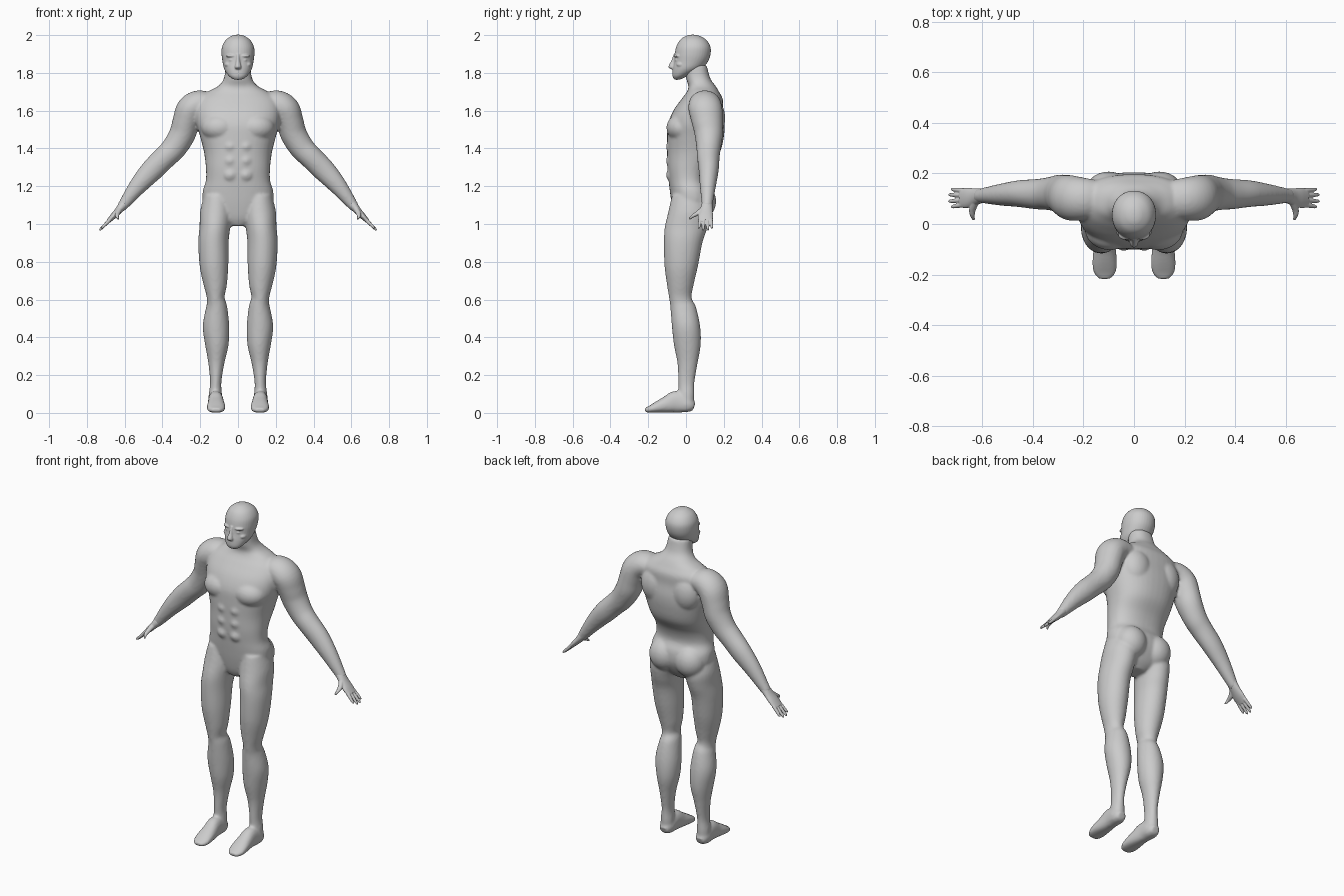
import bpy
import bmesh
import math
from mathutils import Vector, Matrix

default_cube = bpy.data.objects.get("Cube")
if default_cube:
    bpy.data.objects.remove(default_cube, do_unlink=True)

SCALE = 0.01          # every measure below is in hundredths of a unit
BOTH = (1, -1)
LEFT = (1,)
X_AXIS = Vector((1, 0, 0))
Y_AXIS = Vector((0, 1, 0))

skin = bpy.data.materials.new("grey_skin")
skin.use_nodes = True
skin_colour = (0.6, 0.6, 0.6, 1)
skin.diffuse_color = skin_colour
skin.node_tree.nodes["Principled BSDF"].inputs["Base Color"].default_value = skin_colour


def spline(rings, steps=5):
    """Smoothly interpolate the rings from end to end."""
    keys = [Vector(r) for r in rings]
    result = []
    for i in range(len(keys) - 1):
        before = keys[max(i - 1, 0)]
        start, end = keys[i], keys[i + 1]
        after = keys[min(i + 2, len(keys) - 1)]
        for k in range(steps):
            t = k / steps
            bend_in = (end - before) * 0.5
            bend_out = (after - start) * 0.5
            rise = t * t * (3 - 2 * t)
            result.append(start * (1 - rise) + end * rise
                          + bend_in * (t * (1 - t) ** 2)
                          - bend_out * (t * t * (1 - t)))
    result.append(keys[-1])
    return result


def loft(bm, rings, sides=LEFT, axis=Y_AXIS, power=2.0, count=28):
    """Skin rings of (x, y, z, half size across, half size along axis)."""
    smooth = spline(rings)
    centres = [Vector(r[:3]) for r in smooth]
    last = len(smooth) - 1
    for side in sides:
        loops = []
        for i, ring in enumerate(smooth):
            tangent = centres[min(i + 1, last)] - centres[max(i - 1, 0)]
            across = axis.cross(tangent).normalized()
            loop = []
            for k in range(count):
                angle = math.tau * k / count
                c, s = math.cos(angle), math.sin(angle)
                c = math.copysign(abs(c) ** (2 / power), c)
                s = math.copysign(abs(s) ** (2 / power), s)
                p = centres[i] + across * c * max(ring[3], 0.1) + axis * s * max(ring[4], 0.1)
                loop.append(bm.verts.new((p.x * side * SCALE, p.y * SCALE, max(p.z, 0) * SCALE)))
            loops.append(loop)
        for a, b in zip(loops, loops[1:]):
            for k in range(count):
                n = (k + 1) % count
                bm.faces.new((a[k], a[n], b[n], b[k]))
        bm.faces.new(loops[0])
        bm.faces.new(loops[-1])


def blob(bm, centre, radii, sides=BOTH):
    """Add an ellipsoid muscle, mirrored when asked."""
    for side in sides:
        place = Vector((centre[0] * side, centre[1], centre[2])) * SCALE
        size = Matrix.Diagonal((*(Vector(radii) * SCALE), 1))
        bmesh.ops.create_uvsphere(bm, u_segments=24, v_segments=16, radius=1,
                                  matrix=Matrix.Translation(place) @ size)


def finish(bm, name, voxel, rounds):
    """Fuse the overlapping volumes into one smooth skin."""
    bmesh.ops.recalc_face_normals(bm, faces=bm.faces)
    mesh = bpy.data.meshes.new(name)
    bm.to_mesh(mesh)
    bm.free()
    mesh.materials.append(skin)
    mesh.shade_smooth()
    obj = bpy.data.objects.new(name, mesh)
    bpy.context.scene.collection.objects.link(obj)
    fuse = obj.modifiers.new("fuse", "REMESH")
    fuse.mode = "VOXEL"
    fuse.voxel_size = voxel
    fuse.use_smooth_shade = True
    relax = obj.modifiers.new("relax", "SMOOTH")
    relax.factor = 0.5
    relax.iterations = rounds
    return obj


# Body: torso and neck
body = bmesh.new()
loft(body, [
    (0, 1, 99, 5, 5), (0, 2, 103, 12, 8), (0, 3, 110, 18, 10.5),
    (0, 2.5, 117, 18.7, 11), (0, 1, 123, 17, 10.2), (0, 1.5, 130, 17, 11.4),
    (0, 4, 138, 18, 14), (0, 5, 146, 20, 15), (0, 5.5, 153, 22, 15),
    (0, 6.5, 160, 22.5, 13.2), (0, 8.5, 166, 21, 11), (0, 9, 170, 16, 8.5),
    (0, 8.5, 173, 10.5, 7.2), (0, 6.5, 177, 7.5, 6.4), (0, 5, 184, 6.5, 6),
], power=2.3, count=40)

# Body: chest, stomach, shoulder blade and seat muscles
blob(body, (9.5, -2, 151), (10, 8.4, 7.5))
blob(body, (10, 13.5, 156), (9, 7.3, 11))
blob(body, (8.5, 7.5, 112), (9, 8.5, 9.5))
for height in (141, 133.5, 126):
    blob(body, (4, -6.6, height), (4.3, 4, 4))

# Body: legs
loft(body, [
    (11, 1, 115, 7, 8.5), (11.5, 1.5, 106, 8.6, 11), (12.3, 0, 98, 8.1, 11.3),
    (13, -1.5, 90, 8, 10.2), (12.7, -2.5, 78, 7.6, 8.9), (12, -3, 68, 6.2, 7.1),
    (11.8, -3, 61, 4.7, 6), (11.3, -1.5, 56, 5.6, 6.8), (11.6, 0, 46, 7, 7.5),
    (11.2, 0.7, 36, 6.2, 7.1), (11.5, 0.8, 26, 4.2, 5.3), (11.8, 0.2, 16, 3, 4.3),
    (12, 0.3, 9, 3.6, 4.2), (12, 0.5, 2.5, 3.7, 3.7),
], BOTH)
blob(body, (11.8, -5.6, 60), (3.4, 3.2, 4.5))

# Body: feet, running from heel to toe
loft(body, [
    (12, 4.2, 3, 2.2, 2.5), (12, 1, 4.2, 4.1, 4), (11.8, -5, 5.8, 5.8, 4),
    (11.6, -10, 4.5, 4.5, 4.4), (11.6, -15, 3.1, 3.1, 4.9),
    (11.6, -19, 1.9, 1.9, 4.5), (11.6, -21.7, 1.3, 1.2, 2.6),
], BOTH, X_AXIS, 2.3)

# Body: arms, from shoulder to wrist
loft(body, [
    (13, 10, 164, 5, 7), (20, 10, 163.7, 7.2, 8.4), (25, 10.3, 160.5, 7.7, 9),
    (27.5, 11.2, 154, 7.2, 8.3), (29.5, 12, 147.5, 7, 7.5),
    (33.7, 12, 140.5, 6.6, 6.5), (38.5, 11.8, 135.5, 6.2, 6),
    (45.5, 12, 128.5, 6, 5.3), (52.7, 11.6, 120.5, 4.8, 4.3),
    (60.5, 11.2, 110.4, 2.9, 2.9), (62, 11, 108.6, 2.4, 2.8),
], BOTH)
finish(body, "body", 0.008, 6)

# Head: skull and jaw
head = bmesh.new()
loft(head, [
    (0, -4.5, 176.6, 2.5, 1.8), (0, -3, 178.5, 5, 4.2), (0, 0.5, 182, 7.3, 7.6),
    (0, 2.6, 186, 8.2, 9), (0, 3.5, 190, 8.7, 9.5), (0, 3.9, 194, 8.4, 9),
    (0, 3.8, 197.5, 6.4, 6.9), (0, 3.6, 199.6, 3.3, 3.6), (0, 3.5, 200.2, 1, 1),
], power=2.1, count=36)

# Head: nose, brows, eyes, cheekbones, lips and chin
loft(head, [(0, -5.6, 190, 0.9, 0.9), (0, -6.5, 186.5, 1, 1.3),
            (0, -7.5, 183.2, 1.7, 1.8), (0, -6.6, 181.8, 1.3, 0.8)])
blob(head, (3.4, -4.2, 189), (3, 2.1, 0.9))
blob(head, (3.3, -4.8, 186.8), (1.5, 1.1, 0.7))
blob(head, (5, -2.5, 184.4), (2.2, 2.6, 1.6))
blob(head, (0, -6.2, 180.6), (2.3, 1.1, 0.5), LEFT)
blob(head, (0, -6, 179.4), (2, 1.1, 0.6), LEFT)
blob(head, (0, -4.9, 177.8), (2.7, 1.9, 1.5), LEFT)
finish(head, "head", 0.004, 3)

# Hands: palm, four fingers and thumb
for label, side in (("left", 1), ("right", -1)):
    hand = bmesh.new()
    loft(hand, [(60, 11.2, 111, 2.7, 2.8), (63, 10.7, 107.4, 2, 3.4),
                (66, 10.3, 104.2, 1.6, 4), (68.6, 10.3, 101.5, 1.1, 3.8)], (side,))
    for base_y, tip_y, length in ((13.2, 13.7, 4.6), (11.3, 11.6, 5.6),
                                  (9.4, 9, 5.6), (7.6, 6.8, 4.6)):
        start = Vector((67.5, base_y, 102.5))
        reach = Vector((length, tip_y - base_y, -length))
        loft(hand, [(*(start + reach * t), r, r)
                    for t, r in ((0, 1), (0.5, 0.9), (0.9, 0.7), (1.05, 0.3))],
             (side,), count=12)
    loft(hand, [(62.5, 9, 108, 1.4, 1.6), (63.8, 6, 105.6, 1.2, 1.4),
                (64, 3.6, 104.2, 0.9, 1), (63.4, 1.7, 102.6, 0.5, 0.5)],
         (side,), X_AXIS, count=14)
    finish(hand, "hand_" + label, 0.003, 2)
